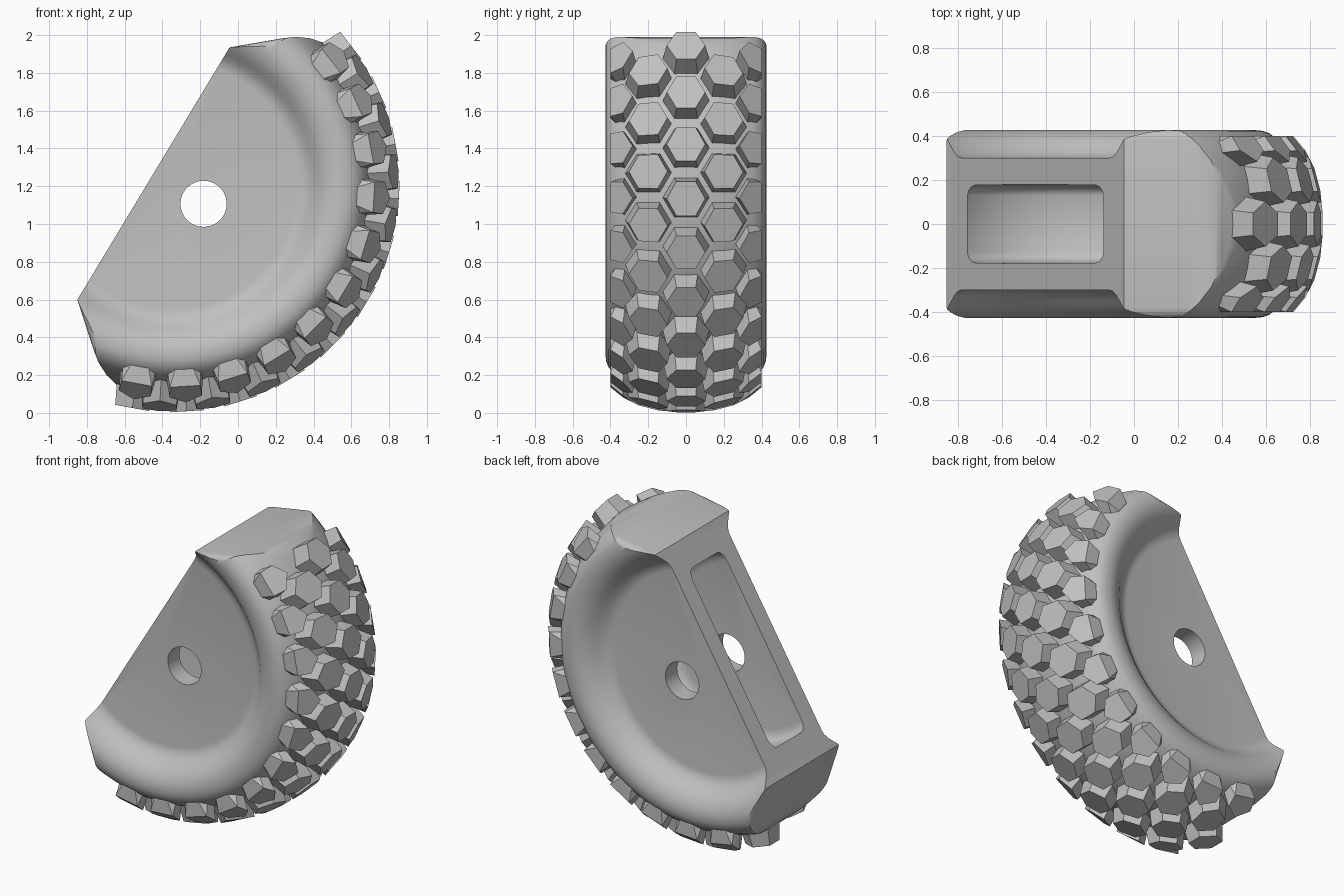
import bpy, bmesh
from math import sin, cos, pi, radians
from mathutils import Matrix

cube = bpy.data.objects.get("Cube")
if cube:
    bpy.data.objects.remove(cube, do_unlink=True)

# Local frame: x points to the middle of the tread, z runs along the flat cut, y is the axle
TILT = radians(31.1)
PLACE = Matrix.Translation((-0.345, 0, 1.205)) @ Matrix.Rotation(TILT, 4, 'Y')

grey = bpy.data.materials.new("warm_grey")
grey.use_nodes = True
colour = (0.53, 0.53, 0.53, 1)
grey.diffuse_color = colour
grey.node_tree.nodes["Principled BSDF"].inputs["Base Color"].default_value = colour


def make_object(name, bm):
    bmesh.ops.recalc_face_normals(bm, faces=bm.faces)
    mesh = bpy.data.meshes.new(name)
    bm.to_mesh(mesh)
    bm.free()
    mesh.materials.append(grey)
    obj = bpy.data.objects.new(name, mesh)
    obj.matrix_world = PLACE
    bpy.context.collection.objects.link(obj)
    return obj


def revolve(name, half_profile, steps):
    """Turn a mirrored (radius, y) profile around the axle."""
    bm = bmesh.new()
    points = half_profile + [(r, -y) for r, y in reversed(half_profile) if y > 0]
    verts = [bm.verts.new((r, y, 0)) for r, y in points]
    edges = [bm.edges.new(pair) for pair in zip(verts, verts[1:])]
    bmesh.ops.spin(bm, geom=verts + edges, cent=(0, 0, 0), axis=(0, 1, 0),
                   angle=2 * pi, steps=steps, use_merge=True)
    bmesh.ops.remove_doubles(bm, verts=bm.verts, dist=0.0005)
    return make_object(name, bm)


def prism(name, outline, half_depth, rim=0):
    """Extrude an (x, z) outline along the axle, optionally rounding both rims."""
    bm = bmesh.new()
    face = bm.faces.new([bm.verts.new((x, -half_depth, z)) for x, z in outline])
    result = bmesh.ops.extrude_face_region(bm, geom=[face])
    new = [v for v in result["geom"] if isinstance(v, bmesh.types.BMVert)]
    bmesh.ops.translate(bm, verts=new, vec=(0, 2 * half_depth, 0))
    if rim:
        edges = [e for e in bm.edges if abs(e.verts[0].co.y - e.verts[1].co.y) < 0.001]
        bmesh.ops.bevel(bm, geom=edges, offset=rim, segments=5, profile=0.5, affect='EDGES')
    return make_object(name, bm)


def cut(target, cutter, operation):
    cutter.hide_render = True
    mod = target.modifiers.new(operation.title(), 'BOOLEAN')
    mod.operation, mod.solver, mod.object = operation, 'EXACT', cutter
    bpy.context.view_layer.objects.active = target
    bpy.ops.object.modifier_apply(modifier=mod.name)
    bpy.data.objects.remove(cutter, do_unlink=True)


# Tyre body: flat web, hollow, bulging sidewall and crowned tread bed
body_profile = [(0, .30), (.66, .30), (.69, .305), (.72, .322), (.75, .35), (.78, .38),
                (.81, .402), (.85, .42), (.89, .427), (.93, .423), (.96, .412),
                (.99, .388), (1.015, .355), (1.045, .29), (1.073, .20), (1.09, .1), (1.096, 0)]
body = revolve("tyre_body", body_profile, 128)

# Half-tyre envelope: long flat cut and two slanted, rounded ends
half_outline = [(-.12, .78), (.09, .962), (.15, 1.008), (.22, 1.042), (.30, 1.06),
                (.5, 1.08), (1.4, 1.08)]
envelope = half_outline + [(x, -z) for x, z in reversed(half_outline)]
cut(body, prism("envelope_cutter", envelope, 0.435, 0.055), 'INTERSECT')

# Rounded slot let into the flat cut
slot = revolve("slot_cutter", [(0, .18), (.54, .177), (.575, .17), (.6, .152), (.61, .13)], 96)
cut(body, slot, 'DIFFERENCE')

# Axle hole
ring = [(.19 + .122 * cos(i * pi / 24), .122 * sin(i * pi / 24)) for i in range(48)]
cut(body, prism("hole_cutter", ring, 0.6), 'DIFFERENCE')

bpy.ops.object.select_all(action='DESELECT')
body.select_set(True)
bpy.context.view_layer.objects.active = body
bpy.ops.object.shade_smooth_by_angle(angle=radians(32))

# Tread: staggered rows of tapered hexagonal blocks over the crown
PITCH = radians(13.85)
EDGE = 0.40
HEX = [(0, 1), (1, .5), (1, -.5), (0, -1), (-1, -.5), (-1, .5)]
# Shoulder blocks fold over the edge and narrow down the sidewall
FOLDED = [(-.68, 1), (-1, .15), (-1, -.5), (0, -1), (1, -.5), (1, .15), (.68, 1)]


def tread_point(angle, s, y, depth):
    side = 1 if y > 0 else -1
    spill = max(0, abs(y) - EDGE)
    y = side * min(abs(y), EDGE)
    r = 1.203 - 0.45 * y ** 2 - 2.4 * y ** 4 - depth - spill
    if spill:
        y -= side * depth * .4
    a = angle + s / 1.16
    return (r * cos(a), y, r * sin(a))


def add_block(bm, angle, row_y):
    shoulder = abs(row_y) > .3
    flip = -1 if row_y < 0 else 1
    outline = FOLDED if shoulder else HEX
    base, top = [[bm.verts.new(tread_point(angle, s * half_s, row_y + flip * y * half_y, depth))
                  for s, y in outline]
                 for half_s, half_y, depth in ((.114, .126, .125), (.088, .102, 0))]
    if shoulder:
        bm.faces.new(top[1:6])
        bm.faces.new((top[0], top[1], top[5], top[6]))
    else:
        bm.faces.new(top)
    bm.faces.new(base[::-1])
    for i in range(len(outline)):
        j = (i + 1) % len(outline)
        bm.faces.new((base[i], base[j], top[j], top[i]))


for name, row_y, count in (("tread_centre_row", 0, 11), ("tread_left_middle_row", .2, 10),
                           ("tread_right_middle_row", -.2, 10), ("tread_left_shoulder_row", .385, 11),
                           ("tread_right_shoulder_row", -.385, 11)):
    bm = bmesh.new()
    for k in range(count):
        add_block(bm, (k - (count - 1) / 2) * PITCH, row_y)
    make_object(name, bm)
